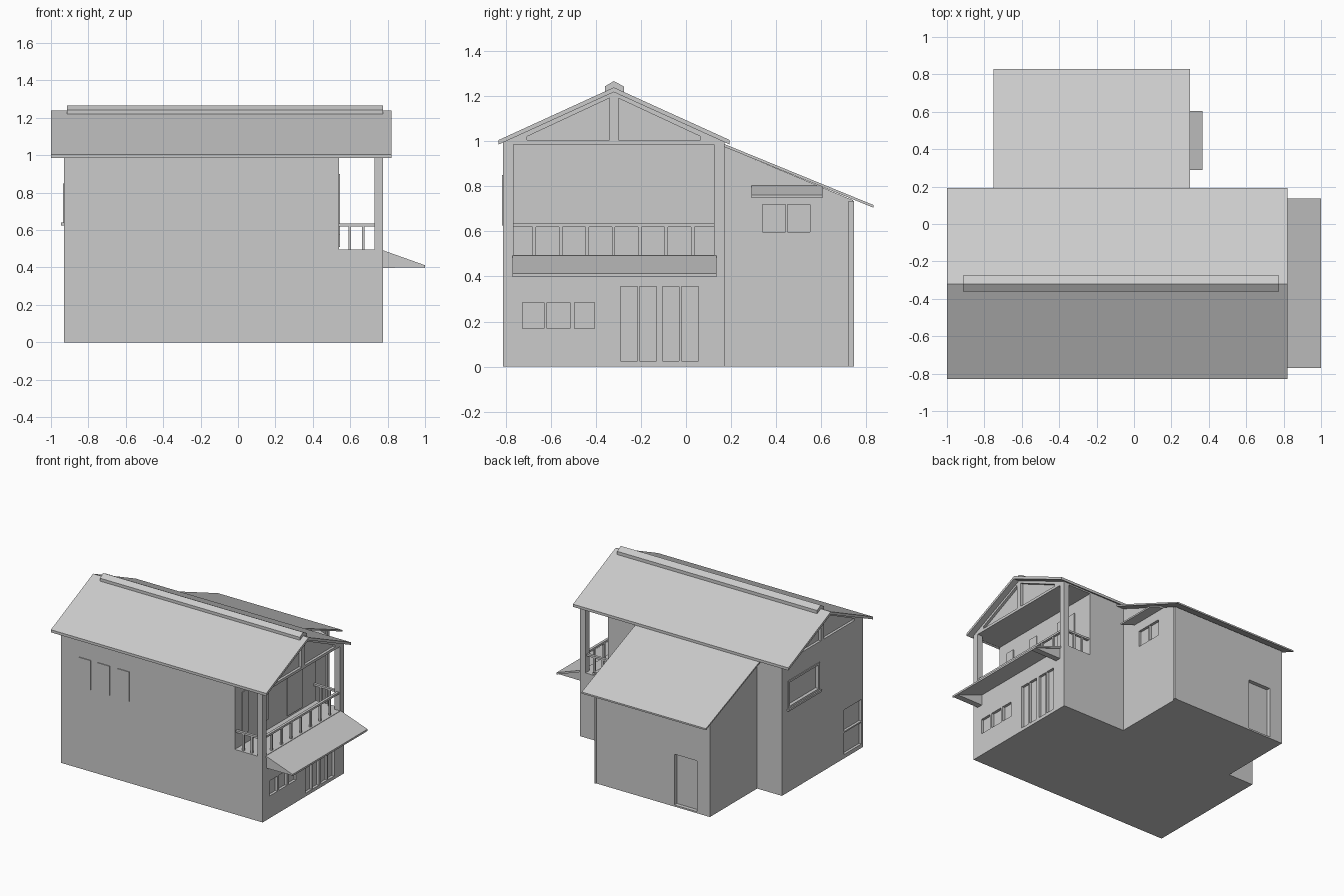
import bpy
import bmesh

cube = bpy.data.objects.get("Cube")
if cube:
    bpy.data.objects.remove(cube, do_unlink=True)

GREY = (0.6, 0.6, 0.6, 1)
mat = bpy.data.materials.new("plain grey")
mat.use_nodes = True
mat.diffuse_color = GREY
mat.node_tree.nodes["Principled BSDF"].inputs["Base Color"].default_value = GREY


def add_prism(bm, points, axis, start, end):
    """Extrude a profile along x (points are y, z) or y (points are x, z)."""
    def place(p, t):
        return (t, p[0], p[1]) if axis == "x" else (p[0], t, p[1])
    face = bm.faces.new([bm.verts.new(place(p, start)) for p in points])
    new = bmesh.ops.extrude_face_region(bm, geom=[face])["geom"]
    shift = (end - start, 0, 0) if axis == "x" else (0, end - start, 0)
    bmesh.ops.translate(bm, vec=shift, verts=[g for g in new if isinstance(g, bmesh.types.BMVert)])


def add_box(bm, x, y, z):
    add_prism(bm, [(y[0], z[0]), (y[1], z[0]), (y[1], z[1]), (y[0], z[1])], "x", *x)


def make(name, boxes=(), prisms=()):
    bm = bmesh.new()
    for b in boxes:
        add_box(bm, *b)
    for p in prisms:
        add_prism(bm, *p)
    bmesh.ops.recalc_face_normals(bm, faces=bm.faces)
    mesh = bpy.data.meshes.new(name)
    bm.to_mesh(mesh)
    bm.free()
    mesh.materials.append(mat)
    obj = bpy.data.objects.new(name, mesh)
    bpy.context.scene.collection.objects.link(obj)
    return obj


def carve(obj, boxes=(), prisms=()):
    """Subtract shapes and bake the result."""
    cutter = make("cutter", boxes, prisms)
    cutter.hide_render = True
    mod = obj.modifiers.new("cut", "BOOLEAN")
    mod.operation = "DIFFERENCE"
    mod.solver = "EXACT"
    mod.object = cutter
    bpy.context.view_layer.update()
    baked = bpy.data.meshes.new_from_object(obj.evaluated_get(bpy.context.evaluated_depsgraph_get()))
    obj.modifiers.clear()
    obj.data = baked
    bpy.data.objects.remove(cutter, do_unlink=True)


# Main dimensions
LEFT, RIGHT = -0.93, 0.775
FRONT, BACK = -0.81, 0.17
EAVE = 0.985
RIDGE_Y = -0.32
FLOOR = 0.495
INNER = 0.54
POST = 0.045
RECESS = 0.02

# Main walls with the open balcony corner and recessed openings
walls = make("main_walls", [((LEFT, RIGHT), (FRONT, BACK), (0, EAVE))])
carve(walls, [((INNER, 1), (-1, 1), (FLOOR, 1.1))])
side_windows = [(-0.725, -0.63), (-0.615, -0.515), (-0.495, -0.405)]
glass_doors = [(-0.29, -0.215), (-0.205, -0.13), (-0.105, -0.03), (-0.02, 0.055)]
openings = [((RIGHT - RECESS, 1), y, (0.17, 0.285)) for y in side_windows]
openings += [((RIGHT - RECESS, 1), y, (0.025, 0.355)) for y in glass_doors]
openings += [((-1, LEFT + RECESS), (-0.79, -0.58), z) for z in [(0.03, 0.195), (0.205, 0.37)]]
pane = ((-1, LEFT + RECESS), (-0.265, 0.085), (0.655, 0.835))
carve(walls, openings + [pane])

# Framed window and sill on the closed end
frame = make("end_window_frame", [((LEFT - 0.006, LEFT), (-0.28, 0.1), (0.64, 0.85))])
carve(frame, [pane])
make("end_window_sill", [((LEFT - 0.016, LEFT), (-0.29, 0.11), (0.625, 0.64))])

# Front window plates
make("front_windows", [((x, x + 0.1), (FRONT - 0.006, FRONT), (0.625, 0.85))
                       for x in (-0.775, -0.615, -0.45)])

# Balcony windows and door
make("balcony_windows", [((INNER, INNER + 0.006), y, (z, 0.9)) for y, z in
                         [((-0.725, -0.655), 0.575), ((-0.48, -0.405), 0.575), ((-0.18, 0.005), 0.51)]])

# Balcony posts, rails and balusters
corners = [(FRONT, FRONT + POST), (BACK - POST, BACK)]
make("balcony_posts", [((RIGHT - POST, RIGHT), y, (FLOOR, EAVE)) for y in corners])
RAIL = (0.62, 0.635)
bars = [((0.745, 0.765), (FRONT + POST, BACK - POST), RAIL)]
bars += [((0.748, 0.762), (y, y + 0.015), (FLOOR, RAIL[0]))
         for y in [-0.68 + 0.117 * i for i in range(7)]]
for y0, y1 in corners:
    mid = (y0 + y1) / 2
    bars.append(((INNER, RIGHT - POST), (mid - 0.01, mid + 0.01), RAIL))
    bars += [((x, x + 0.015), (mid - 0.007, mid + 0.007), (FLOOR, RAIL[0])) for x in (0.59, 0.662)]
make("balcony_railing", bars)

# Gable ends with triangular recesses beside a king post
attic = make("gable_attic", prisms=[([(FRONT, EAVE), (BACK, EAVE), (BACK, 0.996),
                                      (RIDGE_Y, 1.217), (FRONT, 0.996)], "x", LEFT, RIGHT)])
triangles = []
for x0, x1 in [(-1, LEFT + RECESS), (RIGHT - RECESS, 1)]:
    for s in (-1, 1):
        outline = [(0.02, 1.005), (0.385, 1.005), (0.385, 1.02), (0.02, 1.19)]
        triangles.append(([(RIDGE_Y + s * d, z) for d, z in outline], "x", x0, x1))
carve(attic, prisms=triangles)

# Main roof and ridge cap
roof = [(-0.83, 0.985), (-0.83, 1.005), (RIDGE_Y, 1.238), (0.193, 1.005), (0.193, 0.985), (RIDGE_Y, 1.217)]
make("main_roof", prisms=[(roof, "x", -1, 0.82)])
cap = [(-0.36, 1.21), (-0.36, 1.242), (RIDGE_Y, 1.266), (-0.275, 1.242), (-0.275, 1.21)]
make("ridge_cap", prisms=[(cap, "x", -0.915, RIGHT)])

# Canopy below the balcony with end brackets
canopy = [(RIGHT, 0.478), (RIGHT, 0.492), (1, 0.412), (1, 0.398)]
make("balcony_canopy", prisms=[(canopy, "y", -0.77, 0.135)])
bracket = [(RIGHT, 0.398), (RIGHT, 0.48), (0.995, 0.4)]
make("canopy_brackets", prisms=[(bracket, "y", y, y + 0.045) for y in (-0.765, 0.08)])

# Rear annexe with recessed door and side windows
A_LEFT, A_RIGHT, A_BACK = -0.72, 0.24, 0.74
annexe = make("annexe_walls", prisms=[([(BACK, 0), (A_BACK, 0), (A_BACK, 0.738), (BACK, 0.975)],
                                       "x", A_LEFT, A_RIGHT)])
carve(annexe, [((-0.61, -0.42), (A_BACK - 0.03, 1), (0.012, 0.4))]
      + [((A_RIGHT - RECESS, 1), y, (0.597, 0.72)) for y in [(0.34, 0.44), (0.45, 0.55)]])
make("annexe_corner_post", [((A_RIGHT, A_RIGHT + 0.012), (0.72, 0.744), (0, 0.735))])
make("annexe_roof", prisms=[([(BACK, 0.974), (BACK, 0.987), (0.83, 0.717), (0.83, 0.705)],
                             "x", -0.75, 0.3)])
hood = [(A_RIGHT, 0.79), (A_RIGHT, 0.803), (0.365, 0.76), (0.365, 0.748)]
make("annexe_window_hood", prisms=[(hood, "y", 0.29, 0.605)])
